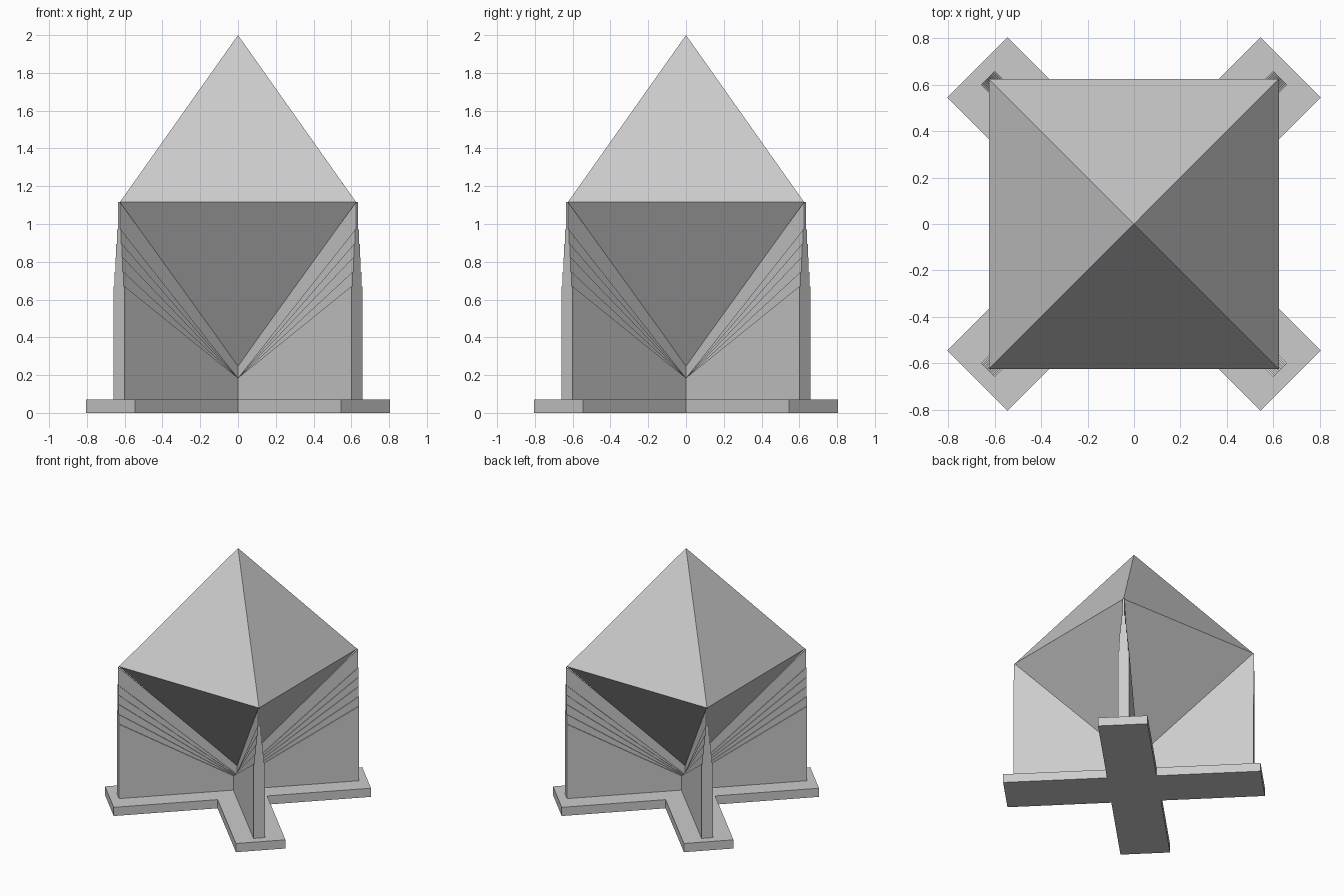
import bpy, bmesh
from math import pi
from mathutils import Matrix, Vector

cube = bpy.data.objects.get("Cube")
if cube:
    bpy.data.objects.remove(cube, do_unlink=True)

grey = bpy.data.materials.new("light_grey")
grey.use_nodes = True
COLOUR = (0.6, 0.6, 0.6, 1)
grey.diffuse_color = COLOUR
grey.node_tree.nodes["Principled BSDF"].inputs["Base Color"].default_value = COLOUR


def finish(name, bm):
    bmesh.ops.recalc_face_normals(bm, faces=bm.faces)
    mesh = bpy.data.meshes.new(name)
    bm.to_mesh(mesh)
    bm.free()
    mesh.materials.append(grey)
    obj = bpy.data.objects.new(name, mesh)
    bpy.context.collection.objects.link(obj)
    return obj


def extrude(bm, faces, offset):
    res = bmesh.ops.extrude_face_region(bm, geom=faces, use_keep_orig=True)
    moved = [g for g in res["geom"] if isinstance(g, bmesh.types.BMVert)]
    bmesh.ops.translate(bm, verts=moved, vec=offset)


# Cross-shaped foot, arms along the diagonals
ARM, HALF, FOOT_H = 0.955, 0.184, 0.07
bm = bmesh.new()
outline = []
for k in range(4):
    turn = Matrix.Rotation(pi / 4 + k * pi / 2, 3, "Z")
    for x, y in ((ARM, -HALF), (ARM, HALF), (HALF, HALF)):
        outline.append(bm.verts.new(turn @ Vector((x, y, 0))))
extrude(bm, [bm.faces.new(outline)], (0, 0, FOOT_H))
finish("cross_foot", bm)

# Octahedron standing on its point
RADIUS, WAIST = 0.884, 1.116
bm = bmesh.new()
top = bm.verts.new((0, 0, WAIST + RADIUS))
bottom = bm.verts.new((0, 0, WAIST - RADIUS))
ring = [bm.verts.new(Matrix.Rotation(pi / 4 + k * pi / 2, 3, "Z") @ Vector((RADIUS, 0, WAIST)))
        for k in range(4)]
for k in range(4):
    a, b = ring[k], ring[(k + 1) % 4]
    bm.faces.new((a, b, top))
    bm.faces.new((b, a, bottom))
finish("octahedron", bm)

# Crossed fins: V-topped layers, each thinner than the one below
REACH, VALLEY = 0.891, 0.185
END_HEIGHTS = (0.67, 0.745, 0.823, 0.895, 0.97)
STEP = 0.007


def fin_layer(bm, low, high, half):
    """Add a V-shaped plate between two (centre, end) height pairs."""
    def row(pair):
        return [bm.verts.new((s * REACH, -half, pair[abs(s)])) for s in (-1, 0, 1)]
    lo, hi = row(low), row(high)
    faces = [bm.faces.new((lo[i], lo[i + 1], hi[i + 1], hi[i])) for i in (0, 1)]
    extrude(bm, faces, (0, 2 * half, 0))


for name, angle in (("fin_rising", pi / 4), ("fin_falling", -pi / 4)):
    bm = bmesh.new()
    low = (FOOT_H, FOOT_H)
    for i, end in enumerate(END_HEIGHTS):
        half = STEP * (6 - i)
        centre = VALLEY - half * (end - VALLEY) / (REACH - half)
        fin_layer(bm, low, (centre, end), half)
        low = (centre, end)
    fin_layer(bm, low, (WAIST - RADIUS + 0.01, WAIST), STEP)
    finish(name, bm).rotation_euler.z = angle
